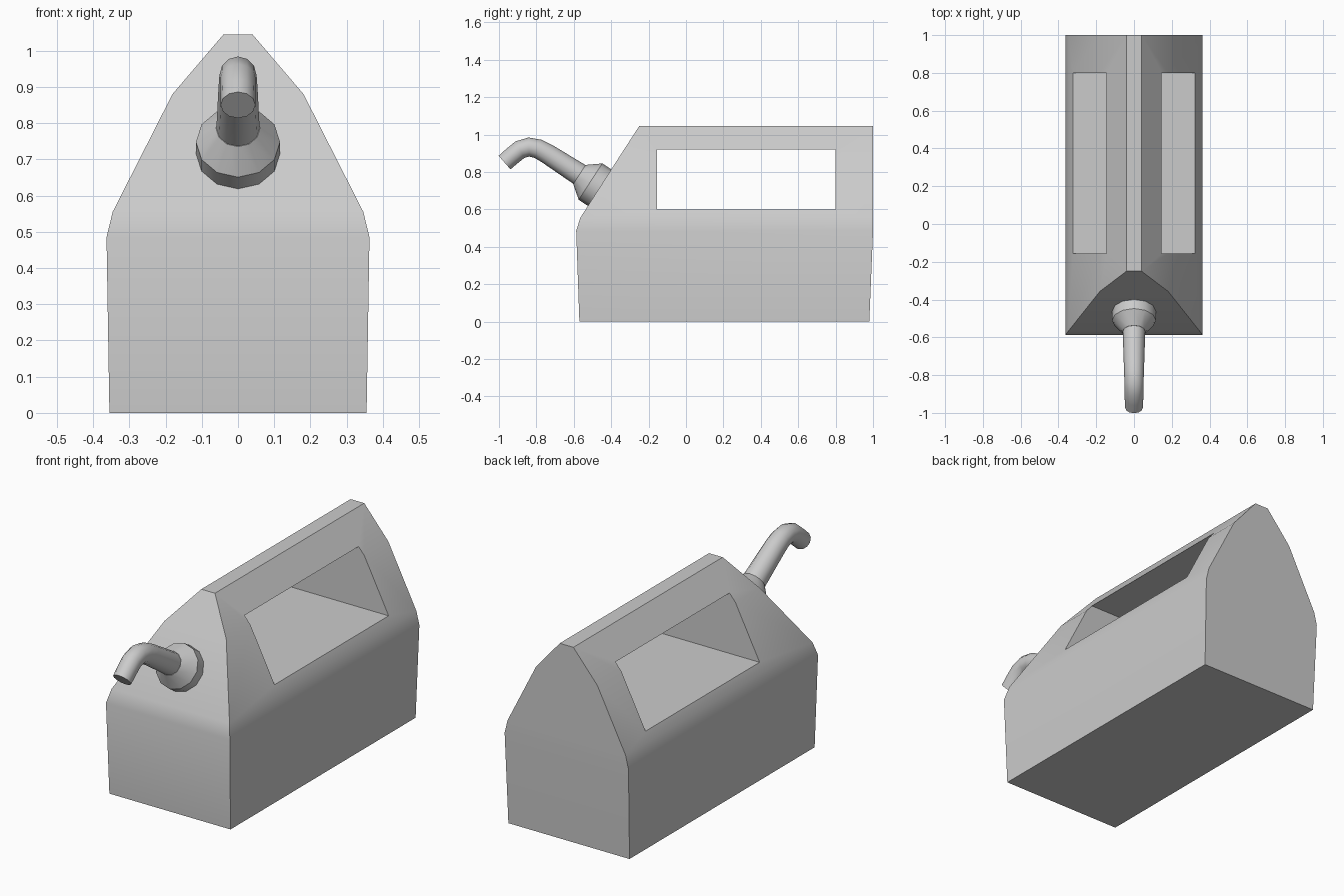
import bpy, bmesh
from math import sin, cos, tau, radians, atan2
from mathutils import Vector

if "Cube" in bpy.data.objects:
    bpy.data.objects.remove(bpy.data.objects["Cube"])


def skin(name, rings):
    """Join equal-length point rings with quads and cap both ends."""
    bm = bmesh.new()
    loops = [[bm.verts.new(p) for p in r] for r in rings]
    n = len(loops[0])
    for a, b in zip(loops, loops[1:]):
        for i in range(n):
            j = (i + 1) % n
            bm.faces.new((a[i], a[j], b[j], b[i]))
    bm.faces.new(loops[0])
    bm.faces.new(loops[-1])
    bmesh.ops.recalc_face_normals(bm, faces=bm.faces)
    mesh = bpy.data.meshes.new(name)
    bm.to_mesh(mesh)
    bm.free()
    obj = bpy.data.objects.new(name, mesh)
    bpy.context.collection.objects.link(obj)
    return obj


def activate(obj):
    bpy.ops.object.select_all(action='DESELECT')
    obj.select_set(True)
    bpy.context.view_layer.objects.active = obj


def smooth(obj):
    activate(obj)
    bpy.ops.object.shade_smooth_by_angle(angle=radians(35))


def rect(hx, y0, y1, z):
    return [(-hx, y0, z), (hx, y0, z), (hx, y1, z), (-hx, y1, z)]


def circle(y, z, r, tilt, sides=12):
    """Ring whose axis lies in the YZ plane, pointing forward at the tilt angle."""
    up = Vector((0, sin(tilt), cos(tilt)))
    c = Vector((0, y, z))
    return [c + r * (sin(tau * i / sides) * Vector((1, 0, 0)) + cos(tau * i / sides) * up)
            for i in range(sides)]


# Tank body: half width, front, back, height
levels = [(0.355, -0.57, 0.98, 0.0), (0.363, -0.587, 1.0, 0.485),
          (0.346, -0.565, 1.0, 0.555), (0.181, -0.357, 1.0, 0.88),
          (0.04, -0.25, 1.0, 1.045)]
body = skin("tank_body", [rect(*l) for l in levels])

# Handle opening straight through the body
cutter = skin("handle_cutter", [rect(0.6, -0.155, 0.80, z) for z in (0.60, 0.92)])
cutter.hide_render = True
mod = body.modifiers.new("handle_opening", 'BOOLEAN')
mod.operation = 'DIFFERENCE'
mod.solver = 'EXACT'
mod.object = cutter
activate(body)
bpy.ops.object.modifier_apply(modifier=mod.name)
bpy.data.objects.remove(cutter)
smooth(body)

# Collar: screwed square onto the sloping front face
tilt = radians(33)
collar = skin("spout_collar", [
    circle(-0.463 - d * cos(tilt), 0.717 + d * sin(tilt), r, tilt)
    for d, r in ((-0.01, 0.116), (0.057, 0.116), (0.127, 0.061))])
smooth(collar)

# Spout: tapered tube following a bent path (y, z, radius)
path = [(-0.56, 0.78, 0.060), (-0.74, 0.896, 0.054), (-0.79, 0.923, 0.052),
        (-0.84, 0.933, 0.051), (-0.888, 0.919, 0.050), (-0.93, 0.885, 0.049),
        (-0.97, 0.850, 0.048)]
rings = []
for i, (y, z, r) in enumerate(path):
    a, b = path[max(i - 1, 0)], path[min(i + 1, len(path) - 1)]
    rings.append(circle(y, z, r, atan2(b[1] - a[1], a[0] - b[0])))
smooth(skin("spout", rings))
